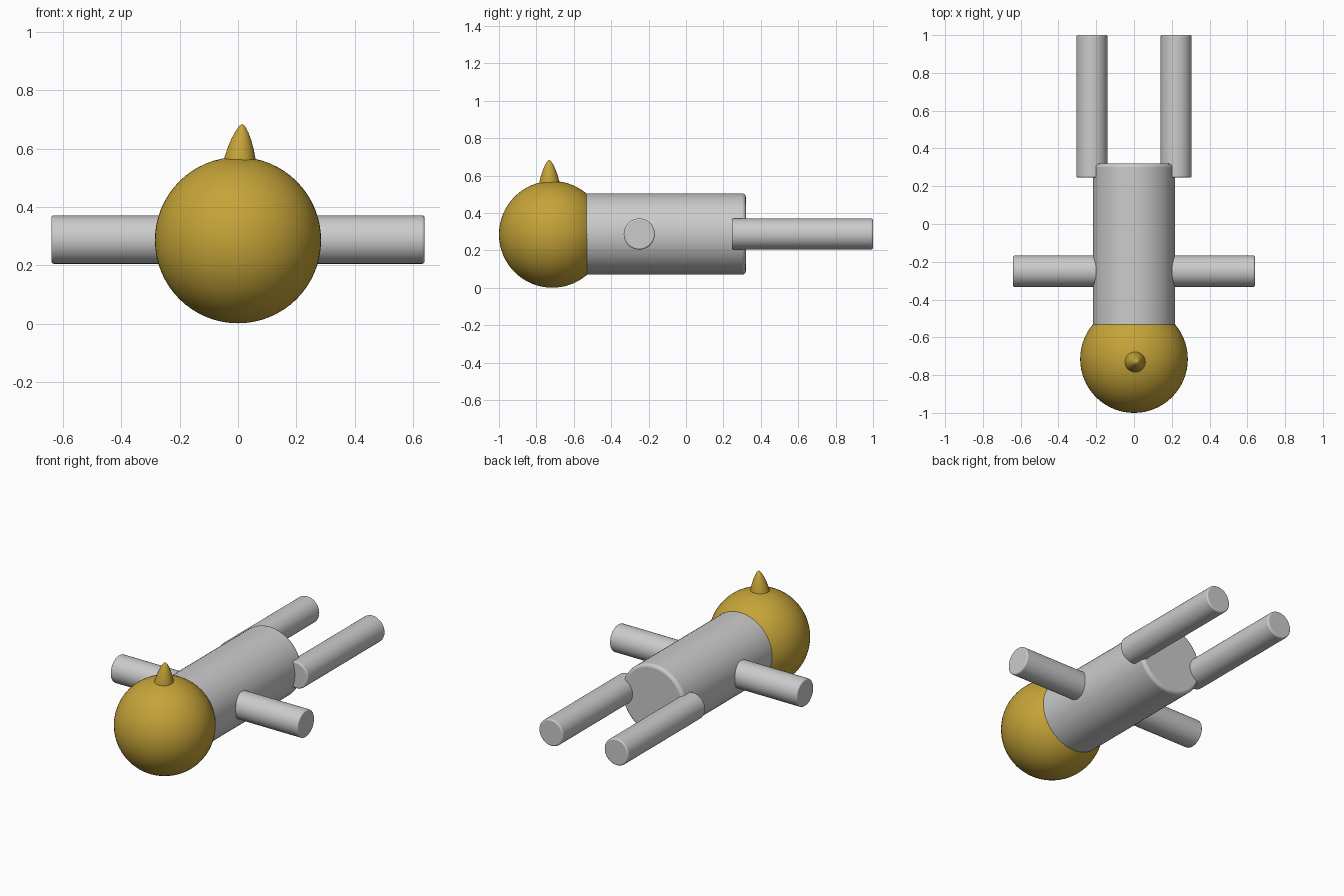
import bpy, bmesh, math
from mathutils import Vector

if "Cube" in bpy.data.objects:
    bpy.data.objects.remove(bpy.data.objects["Cube"])

Z = 0.288  # shared axis height

gold = bpy.data.materials.new("gold")
gold.diffuse_color = (0.56, 0.37, 0.04, 1)
gold.use_nodes = True
gold.node_tree.nodes["Principled BSDF"].inputs["Base Color"].default_value = gold.diffuse_color


def smooth(obj):
    bpy.ops.object.select_all(action='DESELECT')
    obj.select_set(True)
    bpy.context.view_layer.objects.active = obj
    bpy.ops.object.shade_smooth_by_angle(angle=math.radians(40))


def rod(name, start, end, radius, bevel):
    """Cylinder between two points with softened rims."""
    a, b = Vector(start), Vector(end)
    bpy.ops.mesh.primitive_cylinder_add(vertices=64, radius=radius,
                                        depth=(b - a).length, location=(a + b) / 2)
    obj = bpy.context.object
    obj.name = name
    obj.rotation_euler = (b - a).to_track_quat('Z', 'Y').to_euler()
    smooth(obj)
    mod = obj.modifiers.new("rim", 'BEVEL')
    mod.width, mod.segments = bevel, 3
    mod.limit_method, mod.angle_limit = 'ANGLE', math.radians(40)
    return obj


# Body, lying along y
rod("body", (0, -0.55, Z), (0, 0.32, Z), 0.217, 0.018)

# Arms and legs on both sides
for side, s in (("left", -1), ("right", 1)):
    rod(side + "_arm", (s * 0.15, -0.25, Z), (s * 0.64, -0.25, Z), 0.083, 0.008)
    rod(side + "_leg", (s * 0.223, 0.245, Z), (s * 0.223, 1.0, Z), 0.082, 0.008)

# Head
bpy.ops.mesh.primitive_uv_sphere_add(segments=64, ring_count=32, radius=0.285,
                                     location=(0, -0.715, 0.286))
head = bpy.context.object
head.name = "head"
head.data.materials.append(gold)
smooth(head)

# Horn: lathed pointed profile, leaning slightly to one side
profile = [(0, 0), (0.057, 0), (0.054, 0.025), (0.045, 0.06), (0.034, 0.092),
           (0.022, 0.118), (0.011, 0.136), (0.005, 0.142), (0, 0.144)]
bm = bmesh.new()
verts = [bm.verts.new((r, 0, z)) for r, z in profile]
edges = [bm.edges.new(p) for p in zip(verts, verts[1:])]
bmesh.ops.spin(bm, geom=verts + edges, cent=(0, 0, 0), axis=(0, 0, 1),
               angle=math.tau, steps=32)
bmesh.ops.remove_doubles(bm, verts=bm.verts, dist=0.0005)
bmesh.ops.recalc_face_normals(bm, faces=bm.faces)
mesh = bpy.data.meshes.new("horn")
bm.to_mesh(mesh)
bm.free()
horn = bpy.data.objects.new("horn", mesh)
bpy.context.collection.objects.link(horn)
horn.location = (0.005, -0.73, 0.54)
horn.rotation_euler = (0.01, 0.07, 0)
mesh.materials.append(gold)
smooth(horn)
